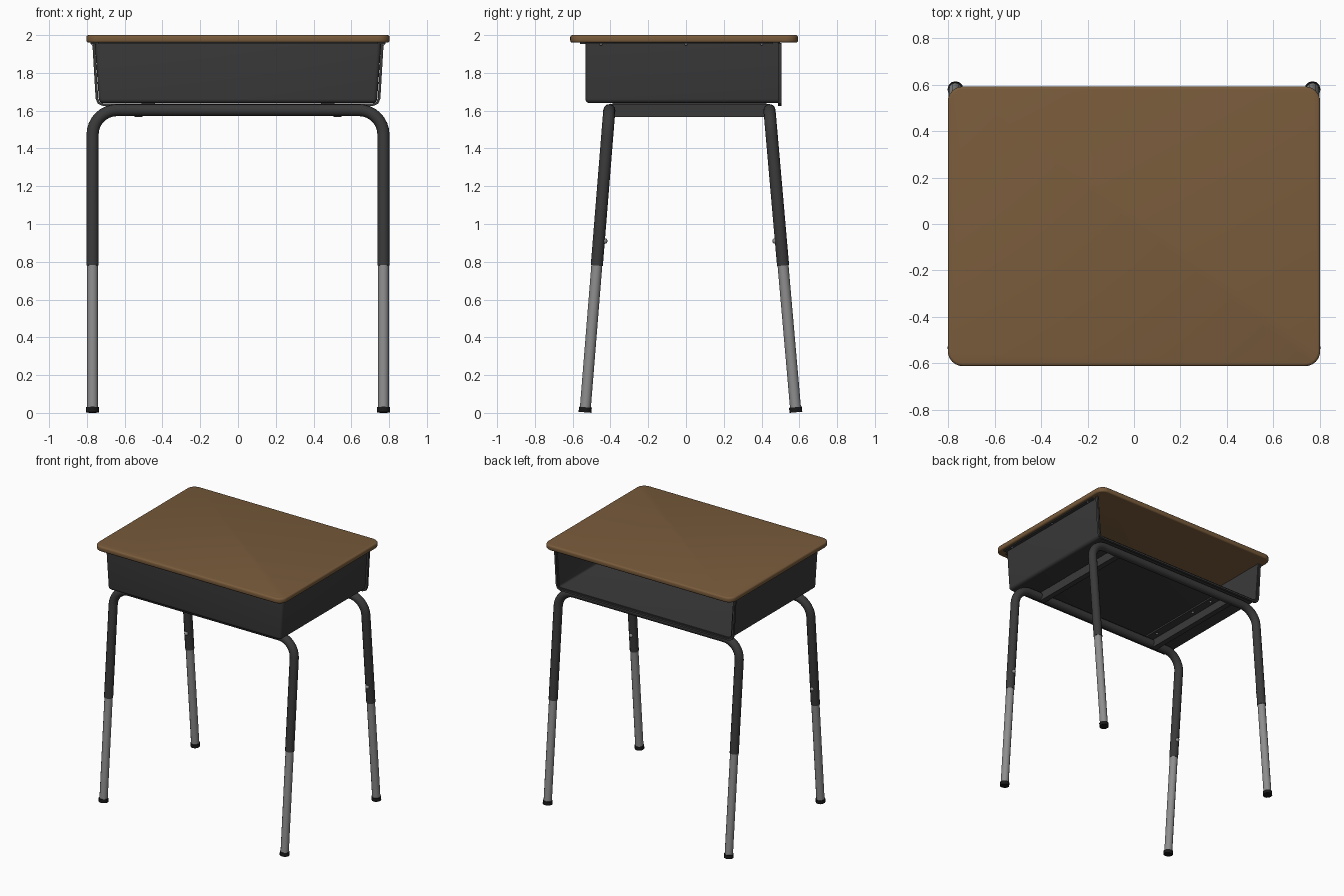
import bpy, bmesh, math
from mathutils import Vector

if "Cube" in bpy.data.objects:
    bpy.data.objects.remove(bpy.data.objects["Cube"], do_unlink=True)


def material(name, rgb, rough=0.5):
    m = bpy.data.materials.new(name)
    m.use_nodes = True
    m.diffuse_color = (*rgb, 1)
    bsdf = m.node_tree.nodes["Principled BSDF"]
    bsdf.inputs["Base Color"].default_value = (*rgb, 1)
    bsdf.inputs["Roughness"].default_value = rough
    return m


WOOD = material("brown wood", (0.19, 0.105, 0.044))
DARK = material("charcoal steel", (0.042, 0.042, 0.042))
GREY = material("grey steel", (0.27, 0.27, 0.27))
BLACK = material("black rubber", (0.01, 0.01, 0.01))


def finish(obj, mat, smooth=True):
    obj.data.materials.append(mat)
    bpy.ops.object.select_all(action="DESELECT")
    obj.select_set(True)
    bpy.context.view_layer.objects.active = obj
    bpy.ops.object.convert(target="MESH")
    if smooth:
        bpy.ops.object.shade_smooth_by_angle(angle=math.radians(35))
    return obj


def add_object(name, data):
    obj = bpy.data.objects.new(name, data)
    bpy.context.collection.objects.link(obj)
    return obj


def from_bmesh(name, bm):
    mesh = bpy.data.meshes.new(name)
    bm.to_mesh(mesh)
    bm.free()
    return add_object(name, mesh)


def block_bmesh(lo, hi):
    bm = bmesh.new()
    bmesh.ops.create_cube(bm, size=1)
    lo, hi = Vector(lo), Vector(hi)
    for v in bm.verts:
        v.co = (lo + hi) / 2 + v.co * (hi - lo)
    return bm


def block(name, lo, hi, mat):
    return finish(from_bmesh(name, block_bmesh(lo, hi)), mat, False)


def tube(name, points, radius, mat):
    curve = bpy.data.curves.new(name, "CURVE")
    curve.dimensions = "3D"
    curve.bevel_depth = radius
    curve.bevel_resolution = 4
    curve.use_fill_caps = True
    spline = curve.splines.new("POLY")
    spline.points.add(len(points) - 1)
    for p, co in zip(spline.points, points):
        p.co = (*co, 1)
    return finish(add_object(name, curve), mat)


def screw(name, co, radius, mat):
    bm = bmesh.new()
    bmesh.ops.create_uvsphere(bm, u_segments=10, v_segments=6, radius=radius)
    bmesh.ops.translate(bm, verts=bm.verts, vec=co)
    return finish(from_bmesh(name, bm), mat)


# Desk top with rounded corners and softened edge
bm = block_bmesh((-0.803, -0.613, 1.96), (0.803, 0.593, 2.0))
upright = [e for e in bm.edges if abs(e.verts[0].co.z - e.verts[1].co.z) > 0.01]
bmesh.ops.bevel(bm, geom=upright, offset=0.065, segments=6, profile=0.5, affect="EDGES")
top = from_bmesh("desk_top", bm)
bev = top.modifiers.new("edge", "BEVEL")
bev.width, bev.segments = 0.012, 3
finish(top, WOOD)

# Book box: tapered tray, open on top and at the back
bm = block_bmesh((-0.758, -0.533, 1.64), (0.758, 0.497, 1.96))
for v in bm.verts:
    if v.co.z < 1.7:
        v.co.x *= 0.97
opened = [f for f in bm.faces if f.normal.z > 0.9 or f.normal.y > 0.9]
bmesh.ops.delete(bm, geom=opened, context="FACES")
box = from_bmesh("book_box", bm)
bev = box.modifiers.new("folds", "BEVEL")
bev.width, bev.segments = 0.022, 4
sol = box.modifiers.new("sheet", "SOLIDIFY")
sol.thickness, sol.offset = 0.008, -1
finish(box, DARK)

# Folded lip around the open end
half = [(0.764, 1.957), (0.747, 1.665), (0.738, 1.642), (0.715, 1.632)]
outline = half + [(-x, z) for x, z in reversed(half)]
bm = bmesh.new()
rows = [[bm.verts.new((x, y, z)) for x, z in outline] for y in (0.487, 0.505)]
for i in range(len(outline) - 1):
    bm.faces.new((rows[0][i], rows[0][i + 1], rows[1][i + 1], rows[1][i]))
lip = from_bmesh("box_lip", bm)
sol = lip.modifiers.new("sheet", "SOLIDIFY")
sol.thickness, sol.offset = 0.014, 0
finish(lip, DARK)

# Mounting flanges and screws below the top
for side, s in (("left", 1), ("right", -1)):
    xs = sorted((s * 0.75, s * 0.782))
    block(side + "_flange", (xs[0], -0.533, 1.952), (xs[1], 0.46, 1.96), DARK)
    for y in (-0.45, 0, 0.4):
        screw(side + "_flange_screw", (s * 0.77, y, 1.953), 0.008, GREY)
block("front_flange", (-0.74, -0.562, 1.952), (0.74, -0.53, 1.96), DARK)

# Two bent tube frames with extending legs
TOP_Z, LEG_X, BEND = 1.603, 0.77, 0.13
for end, y_top, y_foot in (("front", -0.406, -0.535), ("back", 0.442, 0.582)):

    def leg_point(x, z):
        return (x, y_top + (y_foot - y_top) * (TOP_Z - z) / TOP_Z, z)

    path = [(LEG_X, 0.78)]
    for i in range(9):
        a = math.pi / 2 * i / 8
        path.append((LEG_X - BEND + BEND * math.cos(a), TOP_Z - BEND + BEND * math.sin(a)))
    path += [(-x, z) for x, z in reversed(path)]
    tube(end + "_frame", [leg_point(x, z) for x, z in path], 0.032, DARK)
    inward = 1 if y_top < 0 else -1
    for side, s in (("left", 1), ("right", -1)):
        x = s * LEG_X
        name = end + "_" + side
        tube(name + "_lower_leg", [leg_point(x, 0.02), leg_point(x, 0.82)], 0.029, GREY)
        tube(name + "_foot", [leg_point(x, 0.003), leg_point(x, 0.03)], 0.034, BLACK)
        _, y, z = leg_point(x, 0.91)
        screw(name + "_leg_screw", (x, y + inward * 0.031, z), 0.015, GREY)

# Angle rails joining the frames under the box
for side, s in (("left", 1), ("right", -1)):
    web = sorted((s * 0.505, s * 0.548))
    block(side + "_rail", (web[0], -0.406, 1.566), (web[1], 0.442, 1.634), DARK)
    flange = sorted((s * 0.44, s * 0.51))
    block(side + "_rail_flange", (flange[0], -0.39, 1.628), (flange[1], 0.425, 1.641), DARK)
    for y in (-0.3, 0.1, 0.3):
        screw(side + "_rail_rivet", (s * 0.47, y, 1.627), 0.009, GREY)
